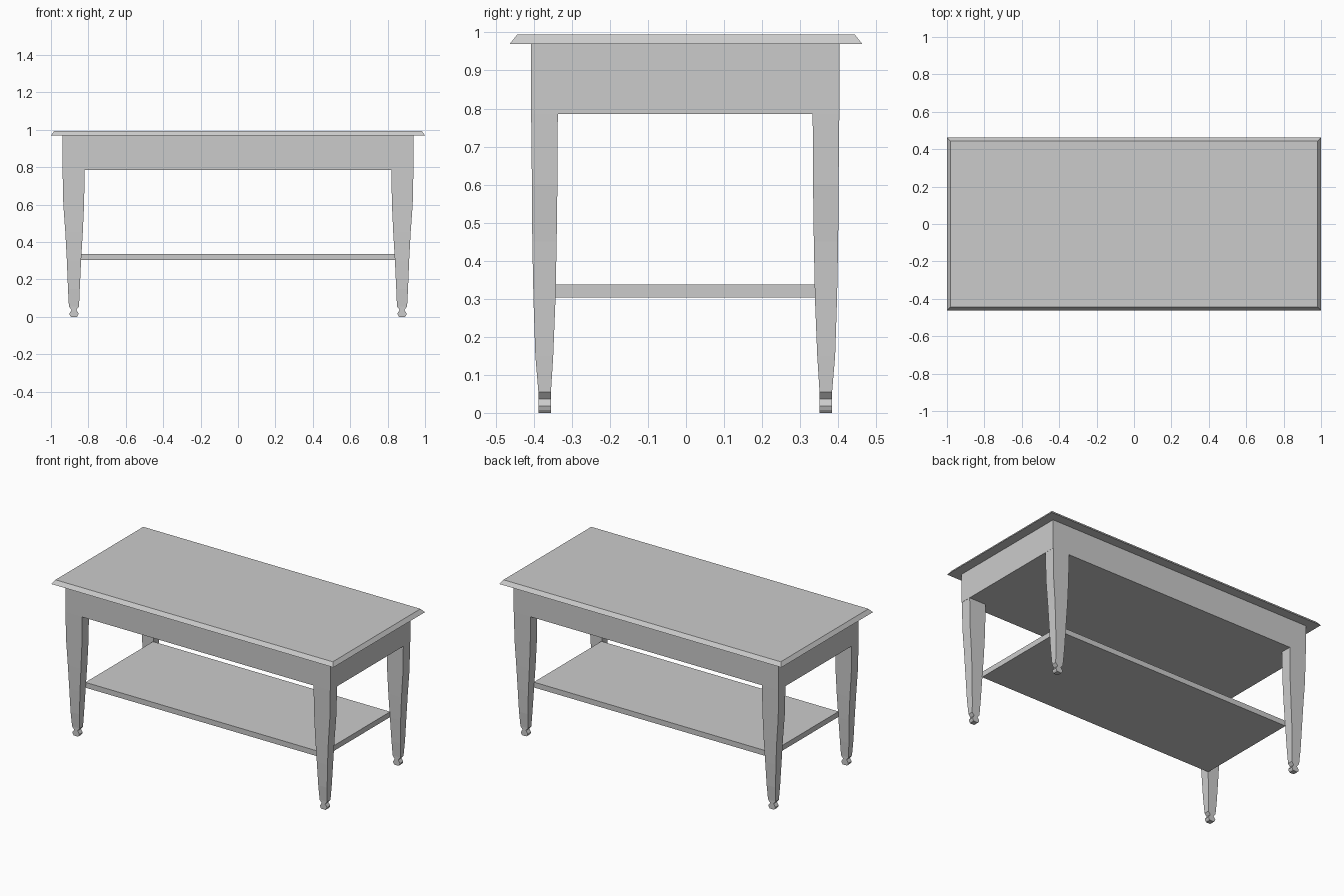
import bpy, bmesh

def loft(name, sections):
    """Stack of rectangles (z, x0, x1, y0, y1) skinned into a closed solid."""
    bm = bmesh.new()
    rings = []
    for z, x0, x1, y0, y1 in sections:
        rings.append([bm.verts.new((x, y, z)) for x, y in
                      ((x0, y0), (x1, y0), (x1, y1), (x0, y1))])
    bm.faces.new(rings[0][::-1])
    bm.faces.new(rings[-1])
    for a, b in zip(rings, rings[1:]):
        for i in range(4):
            j = (i + 1) % 4
            bm.faces.new((a[i], a[j], b[j], b[i]))
    bmesh.ops.recalc_face_normals(bm, faces=bm.faces)
    mesh = bpy.data.meshes.new(name)
    bm.to_mesh(mesh)
    bm.free()
    ob = bpy.data.objects.new(name, mesh)
    bpy.context.collection.objects.link(ob)
    return ob

YC = -0.002  # the frame sits slightly forward of the top

# Bevelled table top
loft("table_top", [(0.97, -1, 1, -0.463, 0.463),
                   (0.994, -0.982, 0.982, -0.444, 0.444)])

# Solid apron block
loft("apron", [(0.785, -0.939, 0.939, YC - 0.405, YC + 0.405),
               (0.97, -0.939, 0.939, YC - 0.405, YC + 0.405)])

# Lower shelf between the legs
loft("shelf", [(0.303, -0.84, 0.84, YC - 0.342, YC + 0.342),
               (0.337, -0.84, 0.84, YC - 0.342, YC + 0.342)])

# Leg outline: z, inner x, outer x, inner y, outer y
LEG = [(0.0, 0.862, 0.892, 0.353, 0.386),
       (0.007, 0.856, 0.898, 0.353, 0.386),
       (0.018, 0.852, 0.902, 0.353, 0.386),
       (0.037, 0.865, 0.889, 0.353, 0.386),
       (0.055, 0.850, 0.904, 0.353, 0.386),
       (0.15, 0.846, 0.909, 0.347, 0.394),
       (0.30, 0.839, 0.915, 0.341, 0.399),
       (0.45, 0.830, 0.923, 0.338, 0.402),
       (0.60, 0.823, 0.934, 0.336, 0.403),
       (0.785, 0.820, 0.938, 0.335, 0.405)]

# Four tapered legs with turned-in feet
for sy, depth in ((-1, "front"), (1, "back")):
    for sx, side in ((-1, "left"), (1, "right")):
        loft(f"{depth}_{side}_leg",
             [(z, sx * xi, sx * xo, YC + sy * yi, YC + sy * yo)
              for z, xi, xo, yi, yo in LEG])
